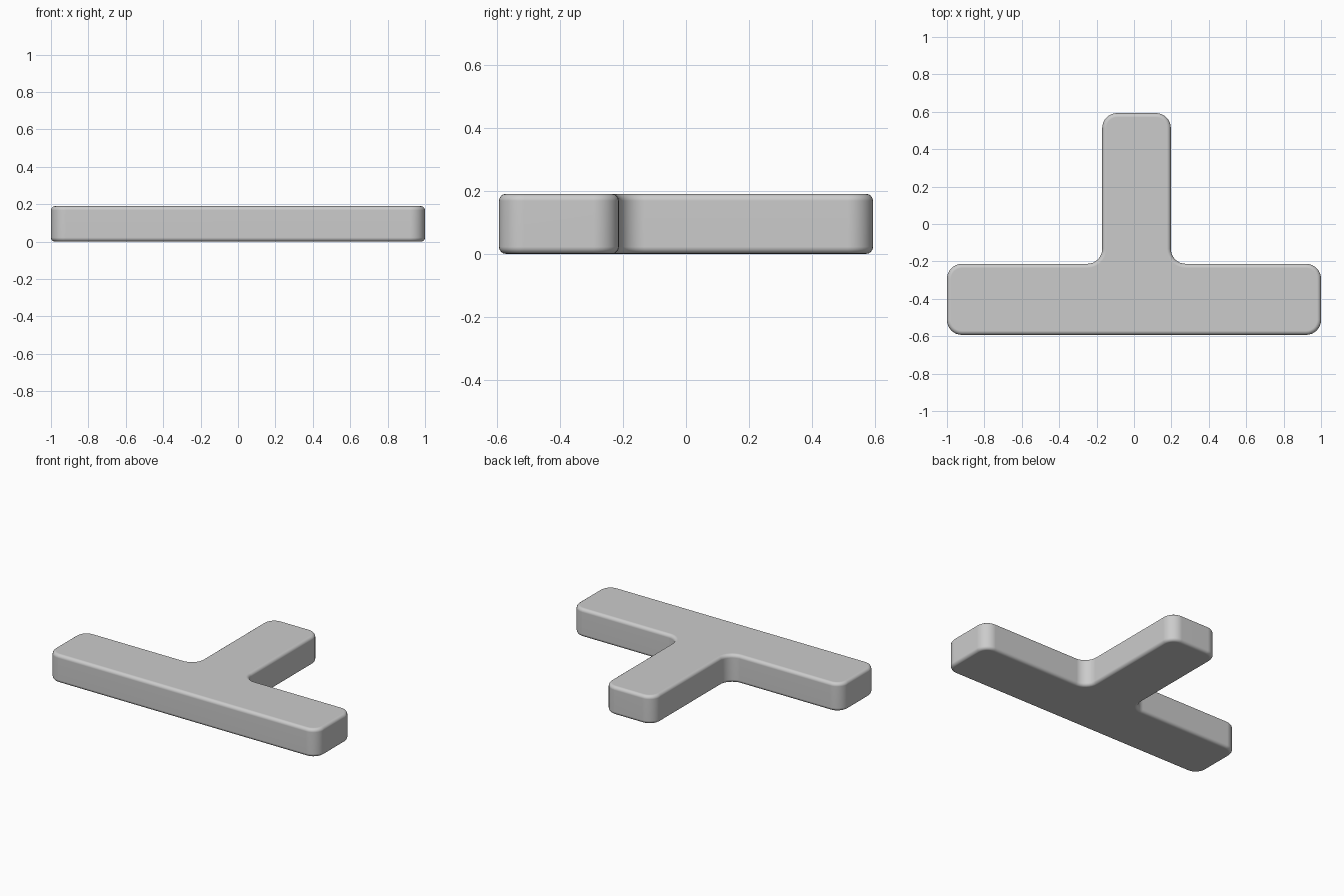
import bpy, bmesh
from math import sin, cos, pi
from mathutils import Vector

if "Cube" in bpy.data.objects:
    bpy.data.objects.remove(bpy.data.objects["Cube"])

HEIGHT, CORNER, RIM, STEPS = 0.19, 0.08, 0.022, 8


def round_corners(points, radius):
    """Replace each right-angle corner with a quarter-circle arc."""
    pts = [Vector(p) for p in points]
    out = []
    for i, p in enumerate(pts):
        to_prev = (pts[i - 1] - p).normalized() * radius
        to_next = (pts[(i + 1) % len(pts)] - p).normalized() * radius
        for k in range(STEPS + 1):
            t = k / STEPS * pi / 2
            out.append(p + to_prev * (1 - sin(t)) + to_next * (1 - cos(t)))
    return out


# T-shaped plan outline: wide bar in front, slightly offset stem behind
outline = [(-1, -0.593), (1, -0.593), (1, -0.213), (0.197, -0.213),
           (0.197, 0.593), (-0.17, 0.593), (-0.17, -0.213), (-1, -0.213)]

# Extrude the rounded outline into a slab
bm = bmesh.new()
face = bm.faces.new([bm.verts.new((p.x, p.y, 0)) for p in round_corners(outline, CORNER)])
new = bmesh.ops.extrude_face_region(bm, geom=[face], use_keep_orig=True)["geom"]
bmesh.ops.translate(bm, vec=(0, 0, HEIGHT),
                    verts=[g for g in new if isinstance(g, bmesh.types.BMVert)])
bmesh.ops.recalc_face_normals(bm, faces=bm.faces[:])

# Soften the top and bottom rims
rims = [e for e in bm.edges if abs(e.verts[0].co.z - e.verts[1].co.z) < 1e-5]
bmesh.ops.bevel(bm, geom=rims, offset=RIM, offset_type='OFFSET', segments=4,
                profile=0.5, affect='EDGES')

mesh = bpy.data.meshes.new("t_block")
bm.to_mesh(mesh)
bm.free()
block = bpy.data.objects.new("t_block", mesh)
bpy.context.collection.objects.link(block)

# Smooth shading with flat large faces
for poly in mesh.polygons:
    poly.use_smooth = True
normals = block.modifiers.new("weighted_normals", 'WEIGHTED_NORMAL')
normals.keep_sharp = True
